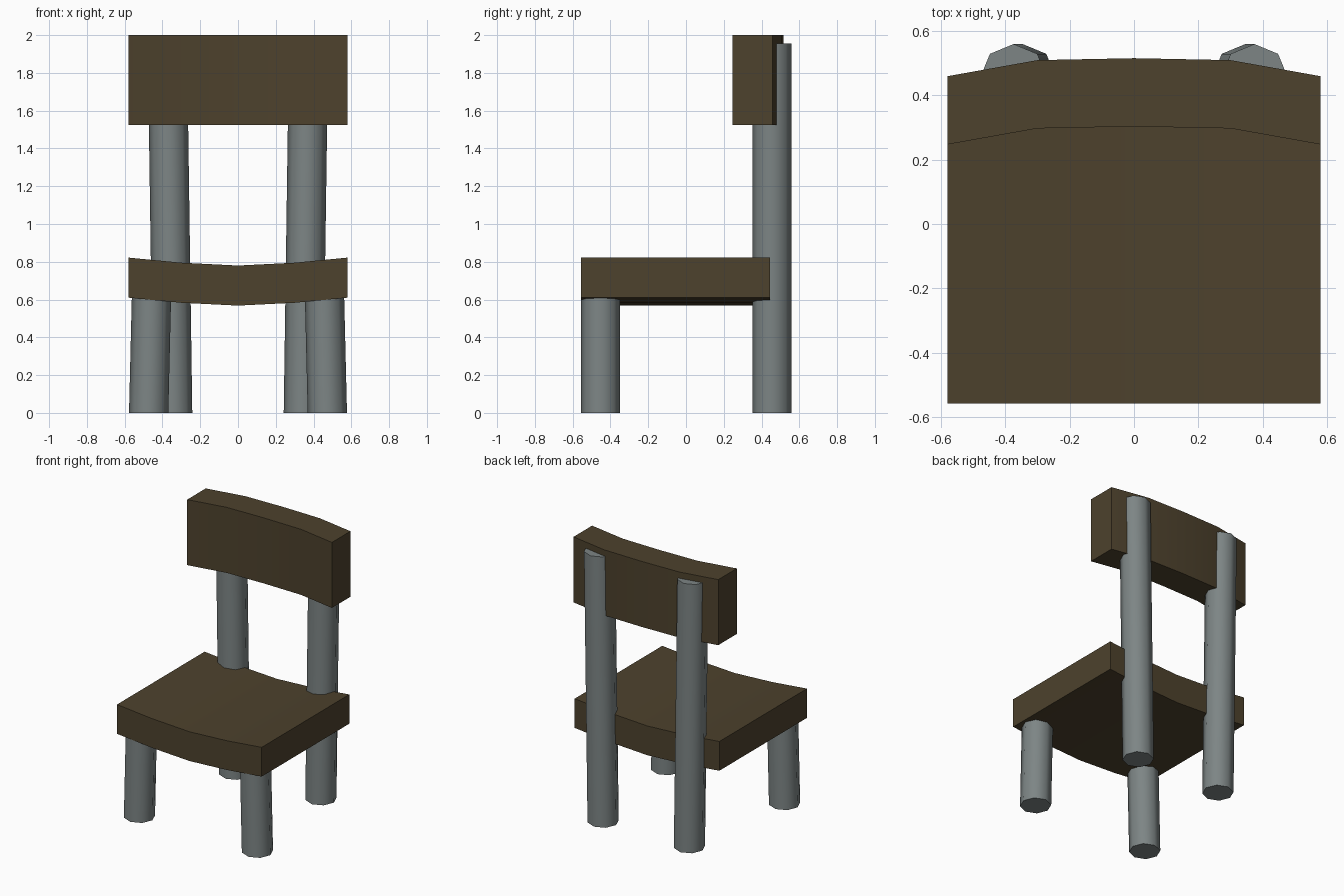
import bpy, bmesh, math
from mathutils import Vector

cube = bpy.data.objects.get("Cube")
if cube:
    bpy.data.objects.remove(cube, do_unlink=True)


def make_material(name, rgb):
    mat = bpy.data.materials.new(name)
    mat.use_nodes = True
    color = (*rgb, 1.0)
    mat.diffuse_color = color
    mat.node_tree.nodes["Principled BSDF"].inputs["Base Color"].default_value = color
    return mat


wood = make_material("dark brown wood", (0.075, 0.054, 0.026))
metal = make_material("grey metal", (0.205, 0.235, 0.235))


def finish(bm, name, mat, angle):
    bmesh.ops.recalc_face_normals(bm, faces=bm.faces)
    mesh = bpy.data.meshes.new(name)
    bm.to_mesh(mesh)
    bm.free()
    mesh.materials.append(mat)
    obj = bpy.data.objects.new(name, mesh)
    bpy.context.collection.objects.link(obj)
    bpy.ops.object.select_all(action='DESELECT')
    obj.select_set(True)
    bpy.context.view_layer.objects.active = obj
    bpy.ops.object.shade_smooth_by_angle(angle=math.radians(angle))
    return obj


def curved_board(name, curve, thickness, to_point, depth):
    """Extrude a bent strip: curve holds (x, offset), to_point places it."""
    bm = bmesh.new()
    outline = curve + [(x, o + thickness) for x, o in reversed(curve)]
    face = bm.faces.new([bm.verts.new(to_point(x, o)) for x, o in outline])
    ext = bmesh.ops.extrude_face_region(bm, geom=[face])
    verts = [g for g in ext["geom"] if isinstance(g, bmesh.types.BMVert)]
    bmesh.ops.translate(bm, verts=verts, vec=depth)
    return finish(bm, name, wood, 30)


def leg(name, foot, head, radius=0.104, sides=8):
    """Leaning octagonal post with level ends."""
    bm = bmesh.new()
    bmesh.ops.create_cone(bm, cap_ends=True, segments=sides, radius1=radius,
                          radius2=radius, depth=1)
    foot, head = Vector(foot), Vector(head)
    for v in bm.verts:
        base = head if v.co.z > 0 else foot
        v.co = base + Vector((v.co.x, v.co.y, 0))
    return finish(bm, name, metal, 50)


# Dished seat
seat_curve = [(-0.58, 0.61), (-0.3, 0.583), (0, 0.568), (0.3, 0.583), (0.58, 0.61)]
curved_board("seat", seat_curve, 0.212, lambda x, o: (x, -0.557, o), (0, 1.003, 0))

# Bowed backrest
back_curve = [(-0.58, 0.247), (-0.3, 0.297), (0, 0.303), (0.3, 0.297), (0.58, 0.247)]
curved_board("backrest", back_curve, 0.212, lambda x, o: (x, o, 1.525), (0, 0, 0.475))

# Legs on both sides
for side, s in (("left", 1), ("right", -1)):
    leg("front_leg_" + side, (s * 0.473, -0.453, 0), (s * 0.457, -0.453, 0.66))
    leg("back_leg_" + side, (s * 0.346, 0.455, 0), (s * 0.374, 0.455, 1.955))
